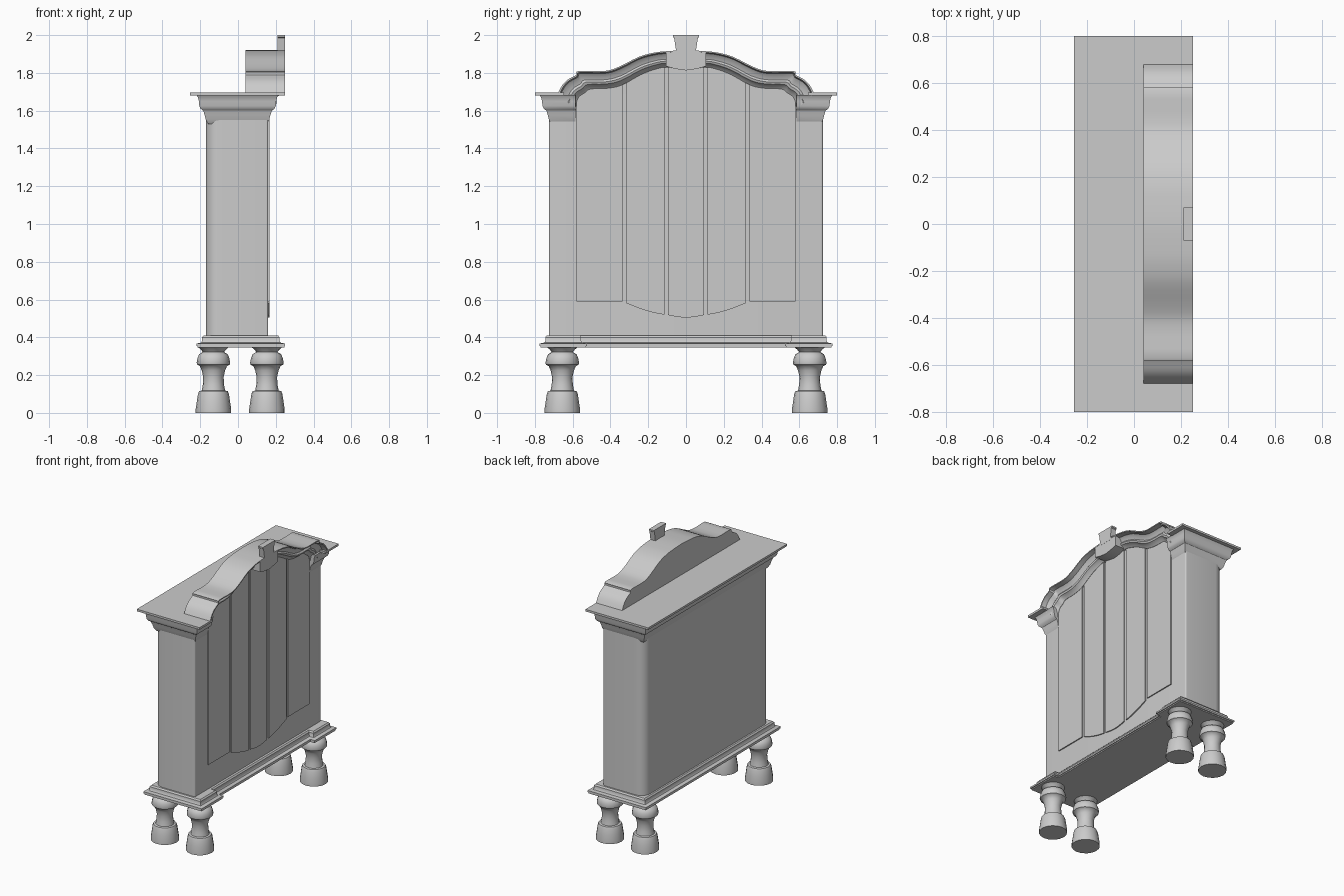
import bpy, bmesh, math

if "Cube" in bpy.data.objects:
    bpy.data.objects.remove(bpy.data.objects["Cube"])


def finish(name, verts, faces, angle=35):
    me = bpy.data.meshes.new(name)
    me.from_pydata(verts, [], faces)
    bm = bmesh.new()
    bm.from_mesh(me)
    bmesh.ops.remove_doubles(bm, verts=bm.verts, dist=1e-5)
    bmesh.ops.recalc_face_normals(bm, faces=bm.faces)
    bm.to_mesh(me)
    bm.free()
    ob = bpy.data.objects.new(name, me)
    bpy.context.collection.objects.link(ob)
    bpy.ops.object.select_all(action='DESELECT')
    ob.select_set(True)
    bpy.context.view_layer.objects.active = ob
    bpy.ops.object.shade_smooth_by_angle(angle=math.radians(angle))
    return ob


def loft(name, rings, angle=35):
    """Skin closed rings of equal length and cap both ends."""
    n = len(rings[0])
    verts = [v for r in rings for v in r]
    faces = [(i * n + j, i * n + (j + 1) % n, (i + 1) * n + (j + 1) % n, (i + 1) * n + j)
             for i in range(len(rings) - 1) for j in range(n)]
    faces += [tuple(range(n)), tuple(range(len(verts) - n, len(verts)))]
    return finish(name, verts, faces, angle)


def prism_x(name, yz, x0, x1):
    return loft(name, [[(x, y, z) for y, z in yz] for x in (x0, x1)])


def box(name, x0, x1, y0, y1, z0, z1):
    return prism_x(name, [(y0, z0), (y1, z0), (y1, z1), (y0, z1)], x0, x1)


def moulding(name, half, profile):
    """Mitred moulding: half plan points (x, y, dx, dy), profile (offset, z)."""
    plan = half + [(x, -y, dx, -dy) for x, y, dx, dy in reversed(half)]
    return loft(name, [[(x + o * dx, y + o * dy, z) for x, y, dx, dy in plan]
                       for o, z in profile])


def smooth_curve(half, steps=3):
    """Mirror a half curve over y = 0 and resample it as a Catmull-Rom spline."""
    p = half + [(-y, z) for y, z in reversed(half[:-1])]
    out = []
    for i in range(len(p) - 1):
        a, b, c, d = p[max(i - 1, 0)], p[i], p[i + 1], p[min(i + 2, len(p) - 1)]
        for s in range(steps):
            t = s / steps
            out.append(tuple(0.5 * (2 * b[k] + (c[k] - a[k]) * t
                                    + (2 * a[k] - 5 * b[k] + 4 * c[k] - d[k]) * t * t
                                    + (3 * b[k] - a[k] - 3 * c[k] + d[k]) * t ** 3)
                             for k in (0, 1)))
    return out + [p[-1]]


# Case with rounded back corners and lightly eased front corners
def corner(cx, cy, r, a0):
    return [(cx + r * math.cos(a0 + k * math.pi / 12), cy + r * math.sin(a0 + k * math.pi / 12))
            for k in range(7)]


plan = (corner(0.15, 0.715, 0.01, 0) + corner(-0.10, 0.655, 0.07, math.pi / 2)
        + corner(-0.10, -0.655, 0.07, math.pi) + corner(0.15, -0.715, 0.01, 1.5 * math.pi))
loft("case", [[(x, y, z) for x, y in plan] for z in (0.39, 1.685)])

# Arched pediment: outer and inner edge curves in the y-z plane
outer = smooth_curve([(.68, 1.69), (.655, 1.735), (.625, 1.765), (.58, 1.79), (.57, 1.81),
                      (.43, 1.81), (.35, 1.835), (.25, 1.885), (.17, 1.907), (.1, 1.915), (0, 1.92)])
inner = smooth_curve([(.585, 1.61), (.58, 1.645), (.565, 1.675), (.535, 1.695), (.505, 1.715),
                      (.42, 1.718), (.34, 1.735), (.24, 1.79), (.16, 1.82), (.1, 1.83), (0, 1.815)])


def between(t):
    return [(a[0] + (b[0] - a[0]) * t, a[1] + (b[1] - a[1]) * t) for a, b in zip(outer, inner)]


section = [(.04, 0), (.25, 0), (.25, .08), (.215, .14), (.203, .3), (.197, .5), (.205, .62),
           (.2, .75), (.182, .85), (.17, 1), (.15, 1)]
n = len(outer)
verts, faces = [], []
for x, t in section:
    verts += [(x, y, z) for y, z in between(t)]
for i in range(len(section) - 1):
    faces += [(i * n + j, i * n + j + 1, (i + 1) * n + j + 1, (i + 1) * n + j) for j in range(n - 1)]
faces.append(tuple(range(n)))
finish("pediment_moulding", verts, faces)
prism_x("pediment_front", between(0.6) + [(-.6, 1.58), (.6, 1.58)], 0.05, 0.16)

# Keystone block and its flared finial
prism_x("keystone", [(-.105, 1.835), (-.06, 1.822), (0, 1.813), (.06, 1.822), (.105, 1.835),
                     (.105, 1.912), (0, 1.92), (-.105, 1.912)], 0.16, 0.249)
prism_x("finial", [(-.05, 1.9), (.05, 1.9), (.056, 1.94), (.063, 1.985), (.07, 1.99), (.07, 2.0),
                   (-.07, 2.0), (-.07, 1.99), (-.063, 1.985), (-.056, 1.94)], 0.21, 0.25)

# Five raised front panels, following the arch above and a wavy edge below
def arch_z(y):
    y = min(abs(y), 0.584)
    for a, b in zip(inner, inner[1:]):
        if a[0] >= y >= b[0] and a[0] > b[0]:
            return a[1] + (b[1] - a[1]) * (a[0] - y) / (a[0] - b[0])
    return 1.62


def bottom_z(y):
    y = abs(y)
    if y > 0.325:
        return 0.59
    if y > 0.105:
        return 0.52 + 0.065 * ((y - 0.105) / 0.22) ** 1.5
    return 0.52 - 0.015 * math.cos(y / 0.105 * math.pi / 2)


for i, (y0, y1) in enumerate([(-.58, -.335), (-.315, -.115), (-.095, .095), (.115, .315), (.335, .58)]):
    ys = [y0 + (y1 - y0) * k / 8 for k in range(9)]
    prism_x("front_panel_%d" % (i + 1), [(y, bottom_z(y)) for y in ys]
            + [(y, arch_z(y) + 0.01) for y in reversed(ys)], 0.15, 0.168)

# Cornice around ends and back, returning onto the front corners
moulding("cornice",
         [(.1, -.585, 0, 0), (.165, -.585, 1, 0), (.165, -.725, 1, -1), (-.17, -.725, -1, -1)],
         [(-.012, 1.53), (0, 1.55), (.006, 1.575), (.014, 1.6), (.028, 1.61), (.035, 1.625),
          (.037, 1.65), (.042, 1.67), (.05, 1.683)])
box("top_board", -0.255, 0.16, -0.8, 0.8, 1.68, 1.695)
for s in (-1, 1):
    box("top_board_corner", 0.15, 0.25, min(s * .645, s * .8), max(s * .645, s * .8), 1.68, 1.695)

# Stepped plinth with projecting front corners
moulding("plinth",
         [(.165, -.575, 1, 1), (.2, -.575, 1, 1), (.2, -.725, 1, -1), (-.17, -.725, -1, -1)],
         [(.045, .345), (.045, .353), (.05, .355), (.05, .367), (.025, .372), (.02, .38),
          (.02, .4), (.012, .41)])

# Turned legs
leg = [(.094, 0), (.094, .02), (.088, .06), (.082, .1), (.076, .115), (.062, .118), (.056, .15),
       (.054, .19), (.062, .225), (.072, .248), (.086, .255), (.089, .265), (.084, .29),
       (.076, .31), (.056, .322), (.066, .335), (.078, .345), (.078, .352)]
for x in (-.13, .153):
    for y in (-.655, .655):
        loft("leg", [[(x + r * math.cos(k * math.pi / 8), y + r * math.sin(k * math.pi / 8), z)
                      for k in range(16)] for r, z in leg], 40)
